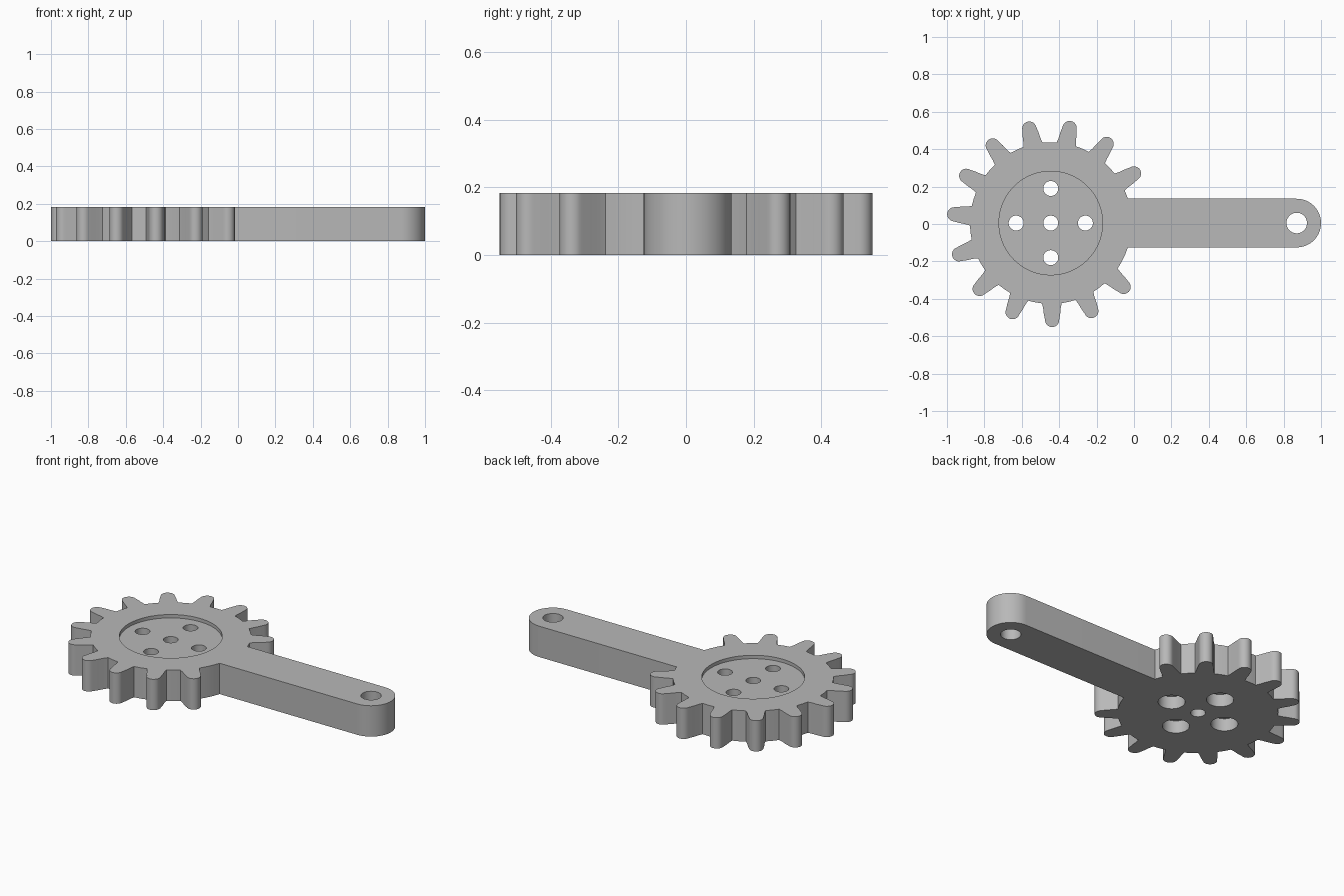
import bpy
import bmesh
from math import sin, cos, pi, radians, asin, sqrt
from mathutils import Vector

if "Cube" in bpy.data.objects:
    bpy.data.objects.remove(bpy.data.objects["Cube"], do_unlink=True)

HEIGHT = 0.183
HUB = Vector((-0.445, 0.005))
ROOT, TIP, TIP_ROUND = 0.432, 0.556, 0.038
TEETH, FIRST = 15, 30.8          # tooth count, angle of the first tooth
ARM_HALF, ARM_END = 0.13, 0.87

grey = bpy.data.materials.new("plain grey")
grey.use_nodes = True
grey.diffuse_color = (0.48, 0.48, 0.48, 1)
grey.node_tree.nodes["Principled BSDF"].inputs["Base Color"].default_value = grey.diffuse_color


def polar(r, a):
    return Vector((r * cos(a), r * sin(a)))


def arc(r, start, end, steps):
    return [polar(r, start + (end - start) * i / steps) for i in range(steps + 1)]


def tooth(angle):
    """Outline of one round-tipped tooth, counter-clockwise around the hub."""
    base = radians(7)
    side = [(ROOT * cos(base), ROOT * sin(base)), (0.455, 0.047), (0.485, 0.044)]
    centre = TIP - TIP_ROUND
    pts = [Vector((x, -y)) for x, y in side]
    pts += [Vector((centre, 0)) + p for p in arc(TIP_ROUND, -pi / 2, pi / 2, 12)]
    pts += [Vector((x, y)) for x, y in reversed(side)]
    c, s = cos(angle), sin(angle)
    return [Vector((p.x * c - p.y * s, p.x * s + p.y * c)) for p in pts]


# Outline: arm with rounded end, then the teeth around the hub
outline = [Vector((ARM_END, HUB.y)) + p for p in arc(ARM_HALF, -pi / 2, pi / 2, 32)]
join = asin(ARM_HALF / ROOT)
gear = arc(ROOT, join, radians(FIRST - 7), 2)[:-1]
step = 2 * pi / TEETH
for i in range(TEETH - 2):       # two teeth give way to the arm
    a = radians(FIRST) + i * step
    gear += tooth(a)
    if i < TEETH - 3:
        gear.append(polar(ROOT, a + step / 2))
last = radians(FIRST + 7) + (TEETH - 3) * step
gear += arc(ROOT, last, 2 * pi - join, 3)[1:]
outline += [HUB + p for p in gear]

# Solid body
bm = bmesh.new()
face = bm.faces.new([bm.verts.new((p.x, p.y, 0)) for p in outline])
lifted = bmesh.ops.extrude_face_region(bm, geom=[face])
bmesh.ops.translate(bm, vec=(0, 0, HEIGHT),
                    verts=[g for g in lifted["geom"] if isinstance(g, bmesh.types.BMVert)])
bmesh.ops.recalc_face_normals(bm, faces=bm.faces)
mesh = bpy.data.meshes.new("gear_arm")
bm.to_mesh(mesh)
bm.free()
mesh.materials.append(grey)
body = bpy.data.objects.new("gear_arm", mesh)
bpy.context.collection.objects.link(body)


def drill(x, y, radius, low, high, sides=40):
    """Cut a round hole between two heights."""
    bpy.ops.mesh.primitive_cylinder_add(vertices=sides, radius=radius, depth=high - low,
                                        location=(x, y, (low + high) / 2))
    cutter = bpy.context.object
    cutter.hide_render = True
    cutter.data.materials.append(grey)
    cut = body.modifiers.new("hole", "BOOLEAN")
    cut.operation = "DIFFERENCE"
    cut.solver = "EXACT"
    cut.object = cutter
    bpy.context.view_layer.objects.active = body
    bpy.ops.object.modifier_apply(modifier=cut.name)
    bpy.data.objects.remove(cutter, do_unlink=True)


# Shallow round recess, hub hole, arm hole
drill(HUB.x, HUB.y, 0.277, HEIGHT - 0.02, HEIGHT + 0.1, 80)
drill(HUB.x, HUB.y, 0.04, -0.1, HEIGHT + 0.1)
drill(ARM_END, HUB.y, 0.055, -0.1, HEIGHT + 0.1)

# Four screw holes, widened from below
for i in range(4):
    p = HUB + polar(0.185, i * pi / 2)
    drill(p.x, p.y, 0.073, -0.1, 0.075)
    drill(p.x, p.y, 0.04, -0.1, HEIGHT + 0.1)

# Smooth round walls, keep edges sharp
bpy.ops.object.select_all(action="DESELECT")
body.select_set(True)
bpy.context.view_layer.objects.active = body
bpy.ops.object.shade_smooth_by_angle(angle=radians(30))
